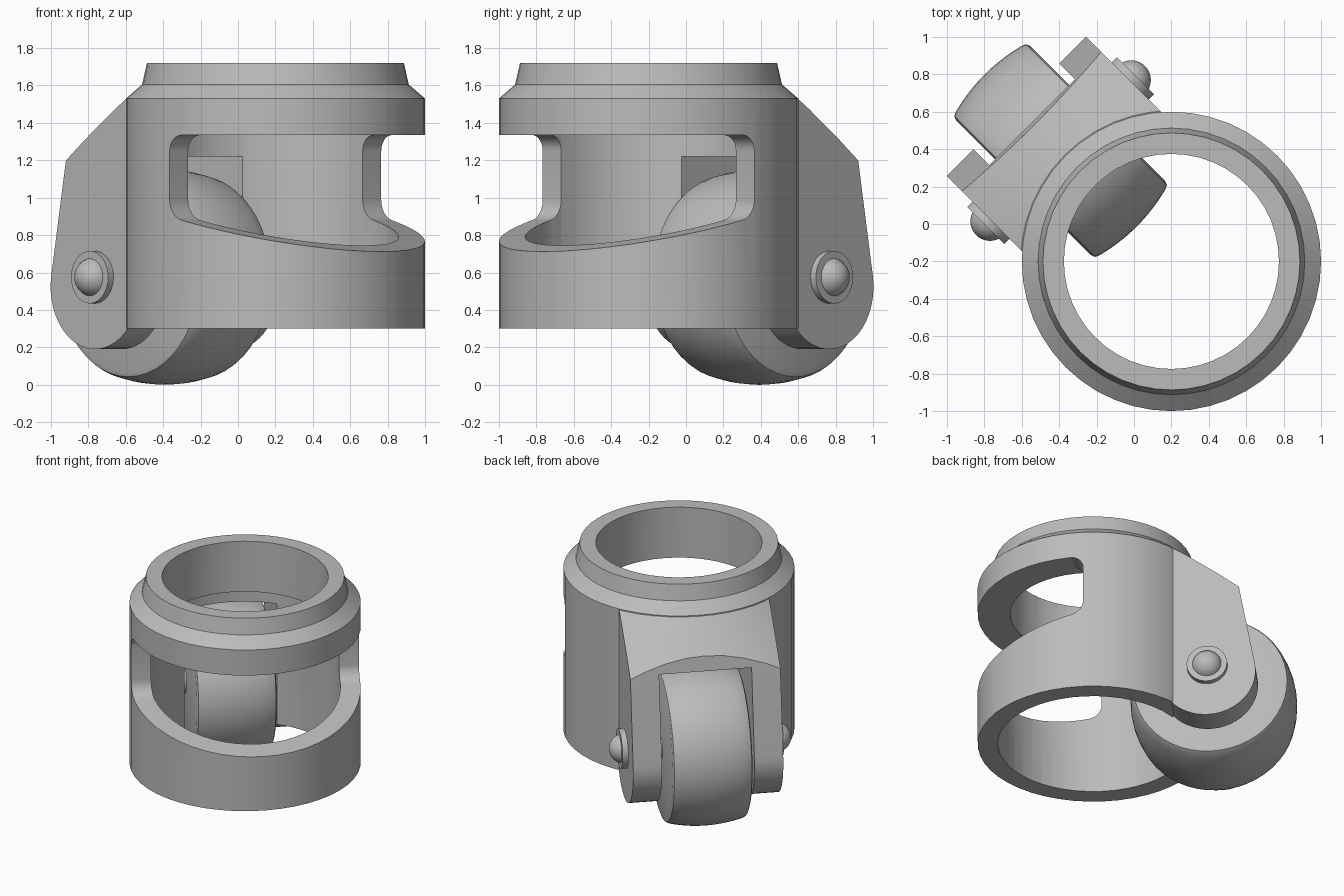
import bpy, bmesh, math
from mathutils import Matrix

cube = bpy.data.objects.get("Cube")
if cube:
    bpy.data.objects.remove(cube)

SEGMENTS = 48
RING_U = 0.283                 # ring axis along the model's long direction
AXLE_U, AXLE_Z = -0.555, 0.575
TURN = Matrix.Rotation(math.radians(-45), 4, 'Z')

grey = bpy.data.materials.new("plain_grey")
grey.use_nodes = True
grey.diffuse_color = (0.5, 0.5, 0.5, 1)
grey.node_tree.nodes["Principled BSDF"].inputs["Base Color"].default_value = (0.5, 0.5, 0.5, 1)


def make_object(name, bm):
    bmesh.ops.recalc_face_normals(bm, faces=bm.faces)
    mesh = bpy.data.meshes.new(name)
    bm.to_mesh(mesh)
    bm.free()
    mesh.materials.append(grey)
    obj = bpy.data.objects.new(name, mesh)
    bpy.context.collection.objects.link(obj)
    return obj


def lathe(name, profile, placement):
    """Solid of revolution from (radius, height) points that start and end on the axis."""
    bm = bmesh.new()
    verts = [bm.verts.new((r, 0, h)) for r, h in profile]
    edges = [bm.edges.new(pair) for pair in zip(verts, verts[1:])]
    bmesh.ops.spin(bm, geom=verts + edges, cent=(0, 0, 0), axis=(0, 0, 1),
                   angle=math.tau, steps=SEGMENTS, use_duplicate=False)
    bmesh.ops.remove_doubles(bm, verts=bm.verts, dist=0.0001)
    bmesh.ops.transform(bm, matrix=placement, verts=bm.verts)
    return make_object(name, bm)


def prism(name, outline, half_width, round_u=None, radius=0.085):
    """Extrude a (u, z) outline sideways, rounding the corners that lie at round_u."""
    bm = bmesh.new()
    face = bm.faces.new([bm.verts.new((u, -half_width, z)) for u, z in outline])
    side = bmesh.ops.extrude_face_region(bm, geom=[face])["geom"]
    bmesh.ops.translate(bm, vec=(0, 2 * half_width, 0),
                        verts=[g for g in side if isinstance(g, bmesh.types.BMVert)])
    if round_u is not None:
        corners = [e for e in bm.edges
                   if all(abs(v.co.x - round_u) < 0.001 for v in e.verts)
                   and abs(e.verts[0].co.y - e.verts[1].co.y) > half_width]
        bmesh.ops.bevel(bm, geom=corners, offset=radius, segments=6,
                        profile=0.5, affect='EDGES')
    return make_object(name, bm)


def combine(target, tool, operation):
    mod = target.modifiers.new("combine", 'BOOLEAN')
    mod.operation, mod.object, mod.solver = operation, tool, 'EXACT'
    bpy.context.view_layer.objects.active = target
    bpy.ops.object.modifier_apply(modifier=mod.name)
    bpy.data.objects.remove(tool)


def finish(obj):
    obj.matrix_world = TURN
    bpy.ops.object.select_all(action='DESELECT')
    obj.select_set(True)
    bpy.context.view_layer.objects.active = obj
    bpy.ops.object.shade_smooth_by_angle(angle=math.radians(30))


ring_place = Matrix.Translation((RING_U, 0, 0))
axle_place = Matrix.Translation((AXLE_U, 0, AXLE_Z)) @ Matrix.Rotation(math.pi / 2, 4, 'X')

# Ring housing with chamfered collar, still solid
body = lathe("housing_and_fork", [(0, 0.3), (0.8, 0.3), (0.8, 1.53), (0.713, 1.605),
                                  (0.687, 1.72), (0, 1.72)], ring_place)

# Fork block with rounded foot, trimmed on top by the collar's cone
foot = [(AXLE_U + 0.335 * math.cos(math.radians(a)), 0.525 + 0.335 * math.sin(math.radians(a)))
        for a in [169.5 + i * (320 - 169.5) / 20 for i in range(21)]]
fork = prism("fork", foot + [(-0.2, 0.31), (-0.2, 1.525), (-0.716, 1.525)], 0.527)


def cone_radius(z):
    return 0.8 + (1.53 - z) / 0.862


cone = lathe("cone", [(0, -0.2), (cone_radius(-0.2), -0.2), (cone_radius(1.8), 1.8), (0, 1.8)],
             ring_place)
combine(fork, cone, 'INTERSECT')
combine(body, fork, 'UNION')

# Stepped bore, wheel slot and front window
bore = lathe("bore", [(0, 0), (0.66, 0), (0.66, 1.335), (0.575, 1.335), (0.575, 2), (0, 2)],
             ring_place)
combine(body, bore, 'DIFFERENCE')
slot = prism("slot", [(-1.5, -0.5), (-0.1, -0.5), (-0.1, 1.22), (-1.5, 1.22)], 0.325)
combine(body, slot, 'DIFFERENCE')
window = prism("window", [(RING_U, 0.9), (RING_U + 1, 0.665), (RING_U + 1, 1.335),
                          (RING_U, 1.335)], 1.0, round_u=RING_U)
combine(body, window, 'DIFFERENCE')
finish(body)

# Crowned wheel
crown = [(0.575 - 0.04 * (h / 0.28) ** 2, h) for h in [-0.25 + i * 0.05 for i in range(11)]]
wheel = lathe("wheel", [(0, -0.28), (0.51, -0.28), (0.532, -0.272)] + crown
              + [(0.532, 0.272), (0.51, 0.28), (0, 0.28)], axle_place)
finish(wheel)

# Axle pin with a washer and domed head at each end
dome = [(0.105 * math.cos(a), 0.534 + 0.105 * math.sin(a))
        for a in [0.32 + i * (math.pi / 2 - 0.32) / 8 for i in range(8)]]
half = [(0.1, 0.52), (0.14, 0.52), (0.14, 0.567)] + dome + [(0, 0.639)]
axle = lathe("axle_pin", [(r, -h) for r, h in reversed(half)] + half, axle_place)
finish(axle)
